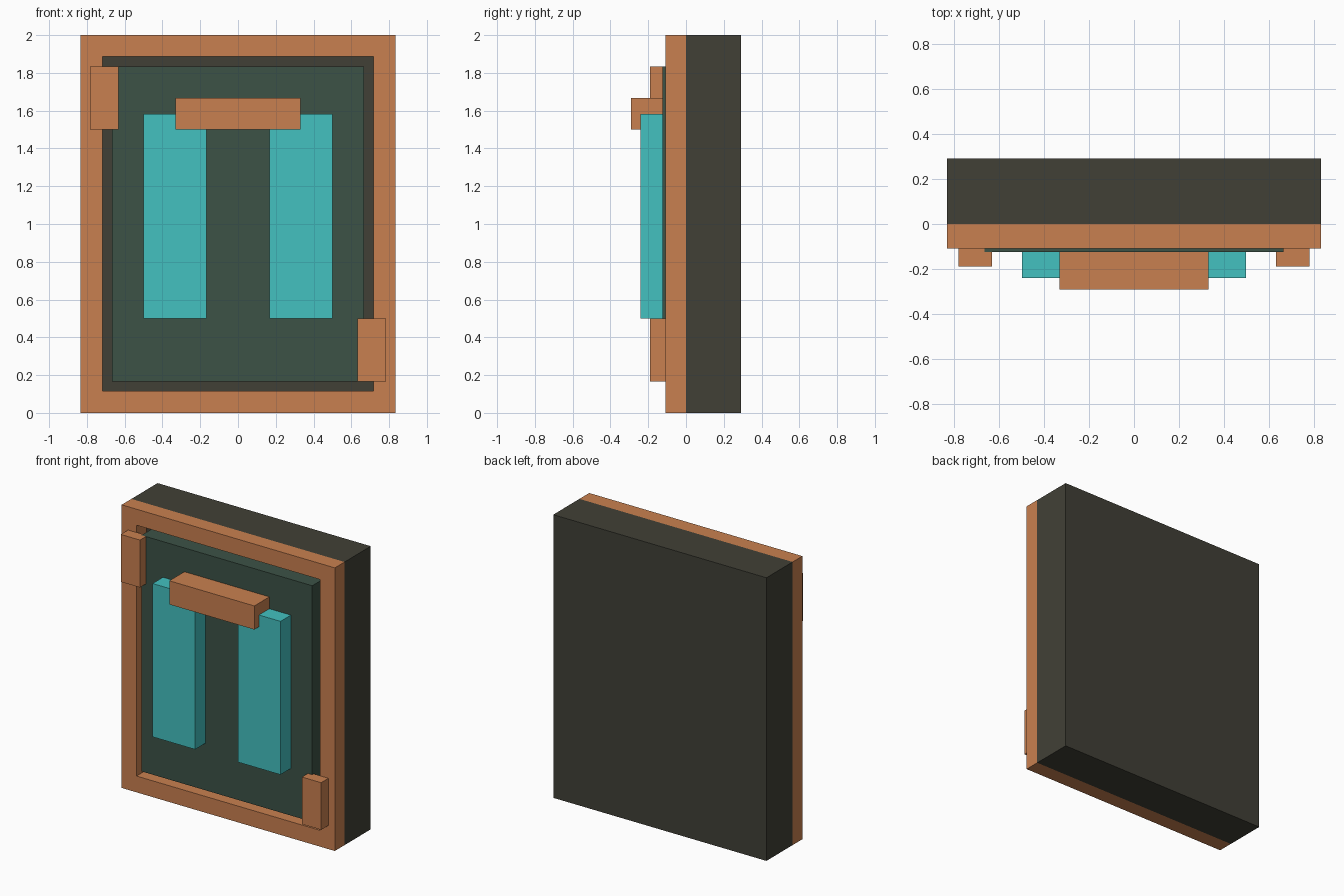
import bpy

# Clear the default object
cube = bpy.data.objects.get("Cube")
if cube:
    bpy.data.objects.remove(cube, do_unlink=True)


def material(name, rgb):
    m = bpy.data.materials.new(name)
    m.use_nodes = True
    m.diffuse_color = (*rgb, 1)
    m.node_tree.nodes["Principled BSDF"].inputs["Base Color"].default_value = (*rgb, 1)
    return m


COPPER = material("copper", (0.584, 0.216, 0.080))
TEAL = material("teal", (0.056, 0.533, 0.527))
GREEN = material("dark green", (0.045, 0.084, 0.061))
CHARCOAL = material("charcoal", (0.053, 0.051, 0.037))


def box(name, x, y, z, mat):
    """Box from (min, max) pairs on each axis."""
    bpy.ops.mesh.primitive_cube_add(size=1)
    ob = bpy.context.object
    ob.name = ob.data.name = name
    ob.location = [(a + b) / 2 for a, b in (x, y, z)]
    ob.scale = [b - a for a, b in (x, y, z)]
    bpy.ops.object.transform_apply(location=True, rotation=False, scale=True)
    ob.data.materials.append(mat)
    return ob


def frame(name, outer, inner, y, mat):
    """Rectangular ring; outer and inner are (half width, bottom, top)."""
    def loop(r, depth):
        w, lo, hi = r
        return [(-w, depth, lo), (w, depth, lo), (w, depth, hi), (-w, depth, hi)]
    front, back = y
    verts = loop(outer, front) + loop(inner, front) + loop(outer, back) + loop(inner, back)
    faces = []
    for i in range(4):
        j = (i + 1) % 4
        faces += [(i, j, j + 4, i + 4),            # front
                  (i + 8, i + 12, j + 12, j + 8),  # back
                  (i, i + 8, j + 8, j),            # outside
                  (i + 4, j + 4, j + 12, i + 12)]  # inside
    me = bpy.data.meshes.new(name)
    me.from_pydata(verts, [], faces)
    me.materials.append(mat)
    ob = bpy.data.objects.new(name, me)
    bpy.context.collection.objects.link(ob)
    return ob


W = 0.833        # half width of the case
PANEL = -0.124   # front of the inner panel

# Case, raised rim and inner panel
box("case", (-W, W), (0, 0.292), (0, 2), CHARCOAL)
frame("rim", (W, 0, 2), (0.717, 0.115, 1.887), (-0.109, 0), COPPER)
box("inner_panel", (-0.667, 0.667), (PANEL, 0), (0.167, 1.835), GREEN)

# Two upright bars joined by a crosspiece
for side, s in (("right", -1), ("left", 1)):
    xs = sorted((s * 0.167, s * 0.5))
    box(side + "_upright", xs, (-0.24, PANEL), (0.5, 1.583), TEAL)
box("crosspiece", (-0.332, 0.332), (-0.292, PANEL), (1.5, 1.667), COPPER)

# Clips at opposite corners
box("upper_clip", (-0.783, -0.633), (-0.19, -0.107), (1.5, 1.835), COPPER)
box("lower_clip", (0.633, 0.783), (-0.19, -0.107), (0.167, 0.5), COPPER)
